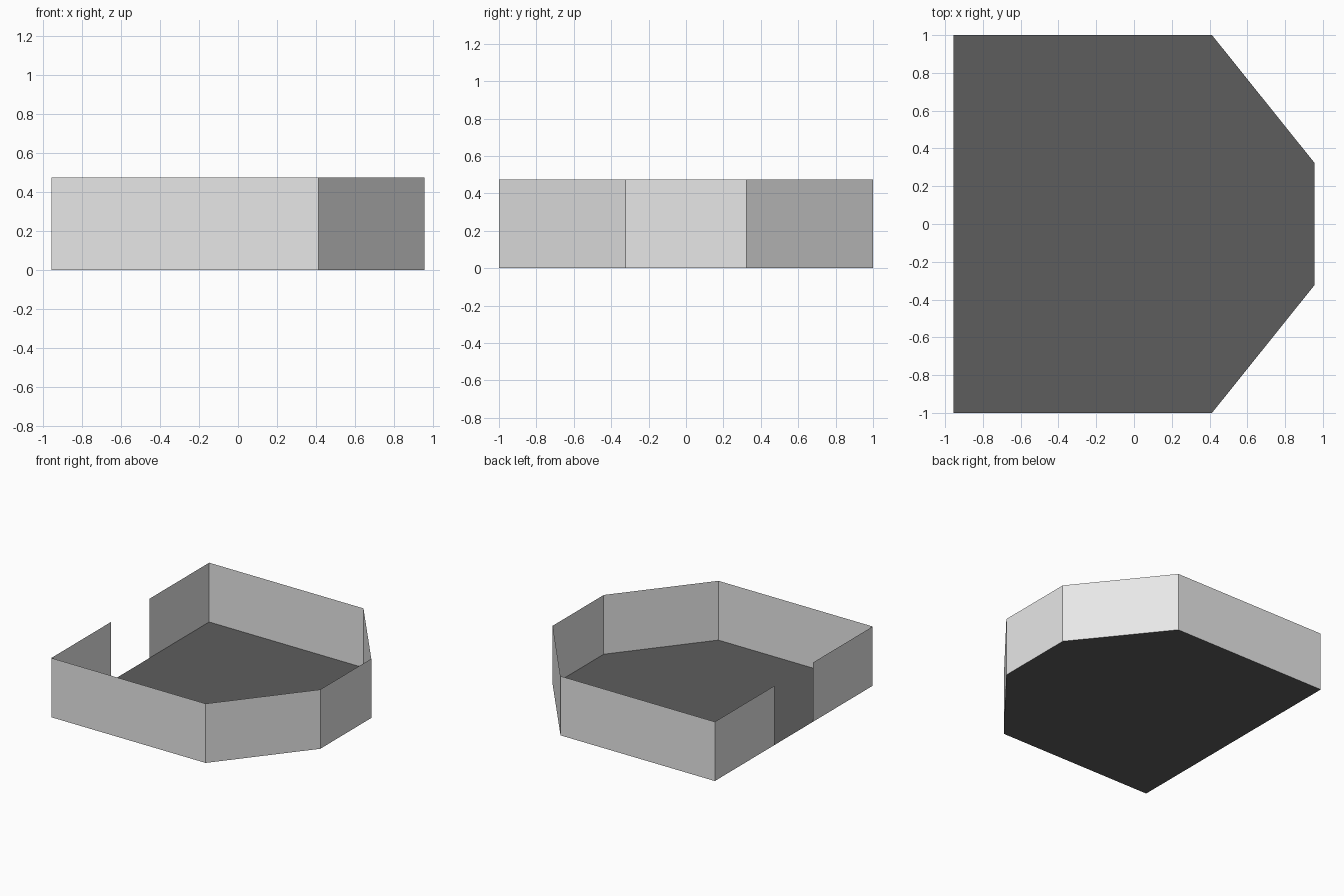
import bpy

if "Cube" in bpy.data.objects:
    bpy.data.objects.remove(bpy.data.objects["Cube"])

X, H, GAP = 0.956, 0.475, 0.245


def material(name, c):
    m = bpy.data.materials.new(name)
    m.diffuse_color = (c, c, c, 1)
    m.use_nodes = True
    m.node_tree.nodes["Principled BSDF"].inputs["Base Color"].default_value = m.diffuse_color
    return m


def add_mesh(name, verts, faces, mat):
    me = bpy.data.meshes.new(name)
    me.from_pydata(verts, [], faces)
    me.materials.append(mat)
    ob = bpy.data.objects.new(name, me)
    bpy.context.collection.objects.link(ob)
    return ob


# Plan outline, counter-clockwise, starting and ending at the doorway
half = [(X, 0.323), (0.413, 1.0), (-X, 1.0), (-X, GAP)]
path = [(x, -y) for x, y in reversed(half)] + half
n = len(path)

# Floor: flat sheet with chamfered right-hand corners
add_mesh("floor", [(x, y, 0) for x, y in path], [tuple(range(n))],
         material("dark grey", 0.11))

# Walls: thin sheets extruded up along the outline, open at the doorway
verts = [(x, y, z) for z in (0, H) for x, y in path]
faces = [(i, i + 1, n + i + 1, n + i) for i in range(n - 1)]
add_mesh("walls", verts, faces, material("light grey", 0.8))
